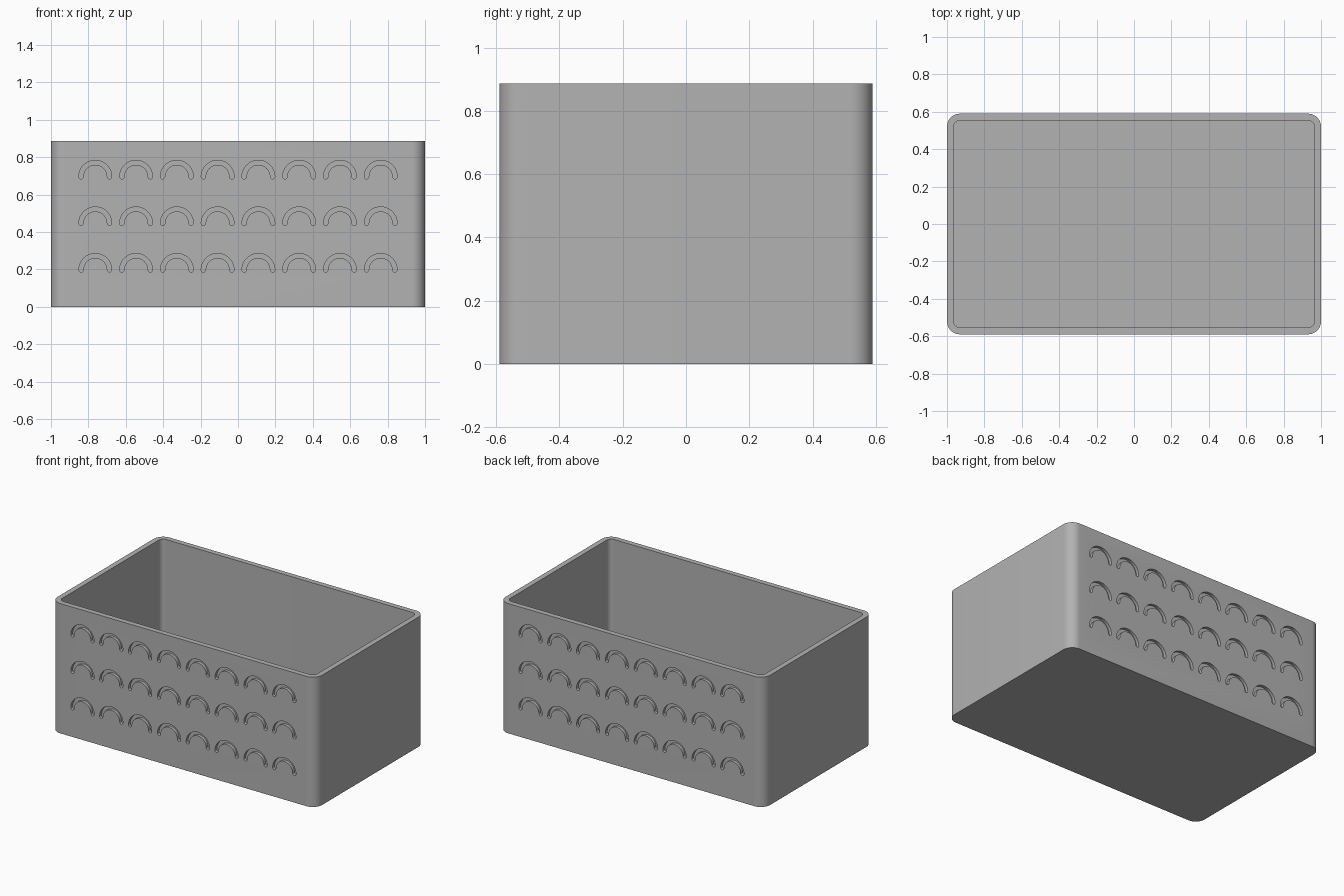
import bpy
import bmesh
from math import sin, cos, pi, radians

old = bpy.data.objects.get("Cube")
if old:
    bpy.data.objects.remove(old, do_unlink=True)

HALF_X, HALF_Y, HEIGHT = 1.0, 0.59, 0.887
WALL, RADIUS = 0.036, 0.07
ARC_R, GROOVE_R, DEPTH = 0.076, 0.012, 0.02
COLS, COL_STEP = 8, 0.218
ROW_HEIGHTS = (0.197, 0.446, 0.695)

grey = bpy.data.materials.new("plain grey")
grey.use_nodes = True
colour = (0.45, 0.45, 0.45, 1)
grey.diffuse_color = colour
grey.node_tree.nodes["Principled BSDF"].inputs["Base Color"].default_value = colour


def rounded_rect(hx, hy, r, steps=10):
    points = []
    for i, (sx, sy) in enumerate(((1, 1), (-1, 1), (-1, -1), (1, -1))):
        for k in range(steps + 1):
            a = (i + k / steps) * pi / 2
            points.append((sx * (hx - r) + r * cos(a), sy * (hy - r) + r * sin(a)))
    return points


def arch_outline(steps=24, cap=6):
    # Half ring with rounded ends
    points = []
    for k in range(steps + 1):
        a = pi * k / steps
        points.append(((ARC_R + GROOVE_R) * cos(a), (ARC_R + GROOVE_R) * sin(a)))
    for k in range(1, cap):
        a = pi + pi * k / cap
        points.append((-ARC_R + GROOVE_R * cos(a), GROOVE_R * sin(a)))
    for k in range(steps + 1):
        a = pi - pi * k / steps
        points.append(((ARC_R - GROOVE_R) * cos(a), (ARC_R - GROOVE_R) * sin(a)))
    for k in range(1, cap):
        a = pi + pi * k / cap
        points.append((ARC_R + GROOVE_R * cos(a), GROOVE_R * sin(a)))
    return points


def add_loft(bm, rings):
    # Closed skin through matching rings, capped at both ends
    loops = [[bm.verts.new(p) for p in ring] for ring in rings]
    n = len(loops[0])
    for a, b in zip(loops, loops[1:]):
        for i in range(n):
            j = (i + 1) % n
            bm.faces.new((a[i], a[j], b[j], b[i]))
    bm.faces.new(loops[0][::-1])
    bm.faces.new(loops[-1])


def make_object(name, bm):
    bmesh.ops.recalc_face_normals(bm, faces=bm.faces)
    mesh = bpy.data.meshes.new(name)
    bm.to_mesh(mesh)
    bm.free()
    mesh.materials.append(grey)
    obj = bpy.data.objects.new(name, mesh)
    bpy.context.collection.objects.link(obj)
    return obj


# Open box: outer wall, rim, inner wall and floor
outer = rounded_rect(HALF_X, HALF_Y, RADIUS)
inner = rounded_rect(HALF_X - WALL, HALF_Y - WALL, RADIUS - WALL)
bm = bmesh.new()
add_loft(bm, [[(x, y, z) for x, y in outline] for outline, z in
              ((outer, 0), (outer, HEIGHT), (inner, HEIGHT), (inner, WALL))])
box = make_object("open_box", bm)

# Arch grooves on the front and back walls
bm = bmesh.new()
arch = arch_outline()
for side in (-1, 1):
    for z in ROW_HEIGHTS:
        for col in range(COLS):
            cx = (col - (COLS - 1) / 2) * COL_STEP
            add_loft(bm, [[(cx + x, side * y, z + h) for x, h in arch]
                          for y in (HALF_Y - DEPTH, HALF_Y + DEPTH)])
cutter = make_object("arch_cutter", bm)
cutter.hide_render = True

cut = box.modifiers.new("arch grooves", "BOOLEAN")
cut.operation = "DIFFERENCE"
cut.solver = "EXACT"
cut.object = cutter

bpy.ops.object.select_all(action="DESELECT")
box.select_set(True)
bpy.context.view_layer.objects.active = box
bpy.ops.object.modifier_apply(modifier=cut.name)
bpy.data.objects.remove(cutter, do_unlink=True)
bpy.ops.object.shade_smooth_by_angle(angle=radians(35))
